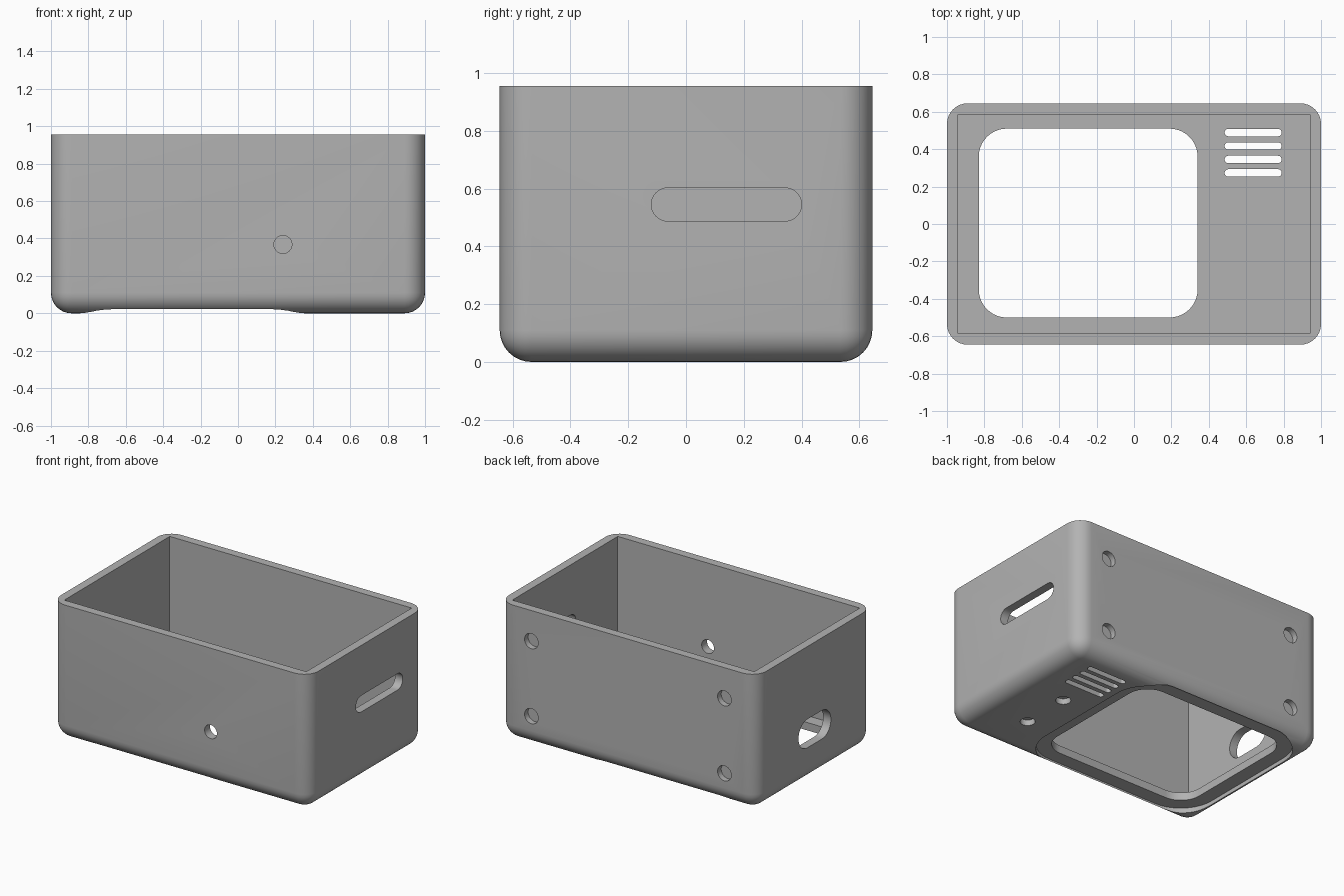
import bpy, bmesh
from math import cos, sin, pi

cube = bpy.data.objects.get("Cube")
if cube:
    bpy.data.objects.remove(cube, do_unlink=True)

L, W, H = 2.0, 1.29, 0.955      # outer size
WALL, FLOOR, R = 0.06, 0.09, 0.11
BLIND = 0.04                    # depth of the blind sockets

grey = bpy.data.materials.new("plain grey")
grey.use_nodes = True
grey.diffuse_color = (0.45, 0.45, 0.45, 1)
grey.node_tree.nodes["Principled BSDF"].inputs["Base Color"].default_value = grey.diffuse_color


def add_object(name, bm):
    bmesh.ops.recalc_face_normals(bm, faces=bm.faces)
    mesh = bpy.data.meshes.new(name)
    bm.to_mesh(mesh)
    bm.free()
    mesh.materials.append(grey)
    ob = bpy.data.objects.new(name, mesh)
    bpy.context.collection.objects.link(ob)
    return ob


def rounded_outline(u, v, w, h, r, steps=10):
    """Rounded rectangle; a radius of half the height gives a slot or circle."""
    pts = []
    for k, (su, sv) in enumerate([(1, 1), (-1, 1), (-1, -1), (1, -1)]):
        for i in range(steps + 1 if r else 1):
            a = (k + i / steps) * pi / 2
            p = (u + su * (w / 2 - r) + r * cos(a), v + sv * (h / 2 - r) + r * sin(a))
            if not pts or max(abs(p[0] - pts[-1][0]), abs(p[1] - pts[-1][1])) > 1e-5:
                pts.append(p)
    if max(abs(pts[0][0] - pts[-1][0]), abs(pts[0][1] - pts[-1][1])) < 1e-5:
        pts.pop()
    return pts


def cut(body, axis, start, end, u, v, w, h, r):
    """Subtract a rounded prism running along an axis from the body."""
    place = {"x": lambda a, b, t: (t, a, b),
             "y": lambda a, b, t: (a, t, b),
             "z": lambda a, b, t: (a, b, t)}[axis]
    bm = bmesh.new()
    pts = rounded_outline(u, v, w, h, r)
    low = [bm.verts.new(place(a, b, start)) for a, b in pts]
    high = [bm.verts.new(place(a, b, end)) for a, b in pts]
    bm.faces.new(low)
    bm.faces.new(high)
    for i in range(len(pts)):
        j = (i + 1) % len(pts)
        bm.faces.new((low[i], low[j], high[j], high[i]))
    cutter = add_object("cutter", bm)
    cutter.hide_render = True
    mod = body.modifiers.new("cut", "BOOLEAN")
    mod.operation = "DIFFERENCE"
    mod.solver = "EXACT"
    mod.object = cutter
    bpy.ops.object.modifier_apply(modifier=mod.name)
    bpy.data.objects.remove(cutter, do_unlink=True)


# Outer block, rounded on its upright and bottom edges
bm = bmesh.new()
bmesh.ops.create_cube(bm, size=1)
for vert in bm.verts:
    vert.co = (vert.co.x * L, vert.co.y * W, (vert.co.z + 0.5) * H)
edges = [e for e in bm.edges if min(v.co.z for v in e.verts) < 0.01]
bmesh.ops.bevel(bm, geom=edges, offset=R, segments=8, profile=0.5, affect="EDGES")
case = add_object("enclosure", bm)
bpy.context.view_layer.objects.active = case
case.select_set(True)

# Square-cornered cavity, open at the top
cut(case, "z", FLOOR, H + 0.2, 0, 0, L - 2 * WALL, W - 2 * WALL, 0)

# Window in the floor with a shallow recess around it underneath
cut(case, "z", -0.1, 0.035, -0.245, 0.005, 1.37, 1.21, 0.25)
cut(case, "z", -0.1, 0.2, -0.245, 0.005, 1.17, 1.01, 0.15)

# Vent slots in the floor
for i in range(4):
    cut(case, "z", -0.1, 0.2, 0.637, 0.273 + i * 0.072, 0.305, 0.04, 0.02)

# Blind round sockets under the floor
for y in (-0.28, 0.07):
    cut(case, "z", -0.1, BLIND, 0.643, y, 0.096, 0.096, 0.048)

# Blind round sockets in the back wall
for x in (-0.75, 0.75):
    for z in (0.213, 0.74):
        cut(case, "y", W / 2 - BLIND, W, x, z, 0.106, 0.106, 0.053)

# Round hole through the front wall
cut(case, "y", -W, -W / 2 + 0.1, 0.24, 0.368, 0.096, 0.096, 0.048)

# Slots through the two end walls
cut(case, "x", L / 2 - 0.1, L, 0.14, 0.545, 0.52, 0.115, 0.0575)
cut(case, "x", -L, -L / 2 + 0.1, 0, 0.344, 0.36, 0.2, 0.1)

bpy.ops.object.shade_smooth_by_angle(angle=pi / 6)
